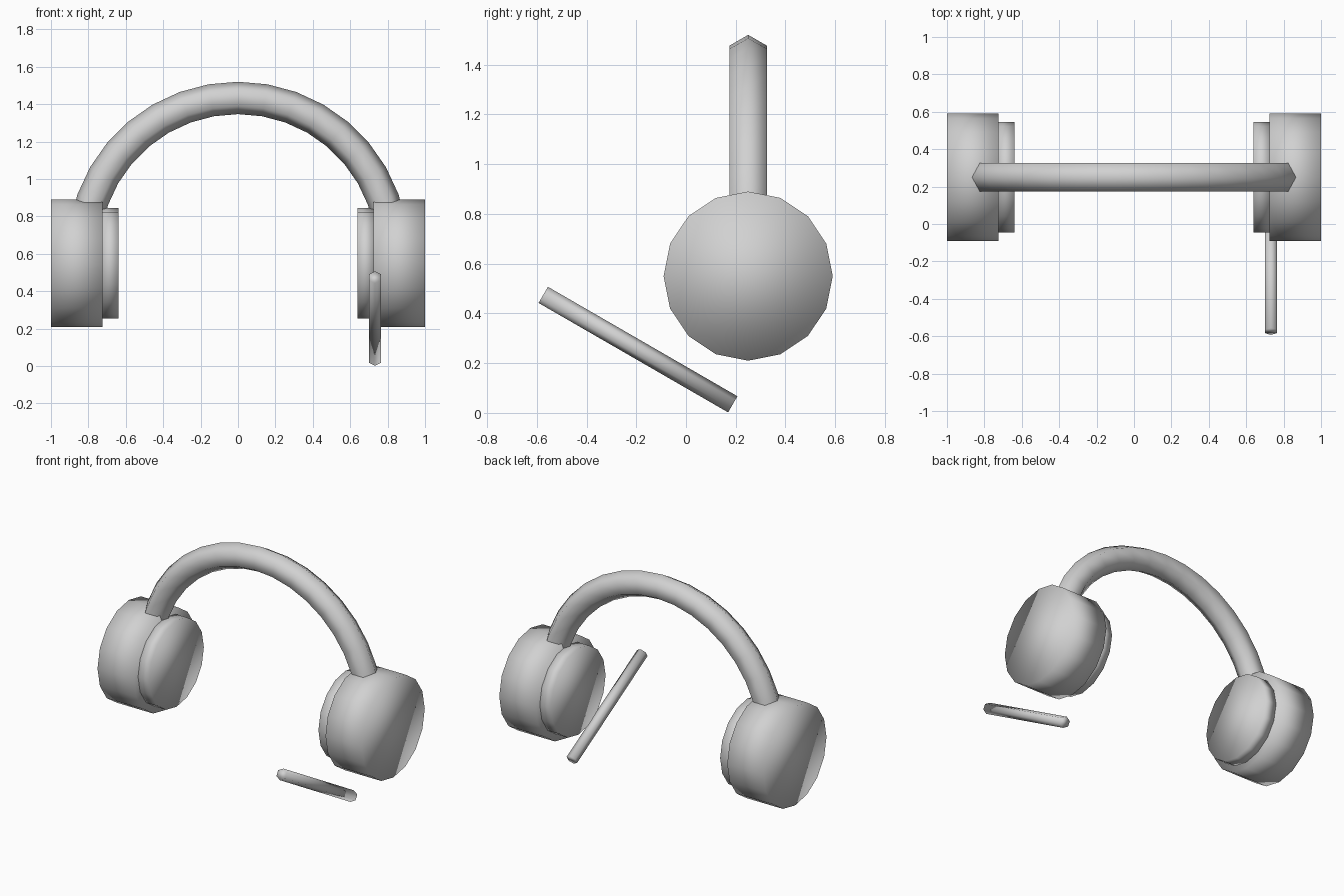
import bpy
import bmesh
from math import radians, pi, sin, cos
from mathutils import Vector

default_cube = bpy.data.objects.get("Cube")
if default_cube:
    bpy.data.objects.remove(default_cube, do_unlink=True)

# Single light grey material
GREY = (0.64, 0.64, 0.64, 1)
grey = bpy.data.materials.new("light grey")
grey.use_nodes = True
grey.diffuse_color = GREY
grey.node_tree.nodes["Principled BSDF"].inputs["Base Color"].default_value = GREY

HEAD_Y = 0.25


def finish(obj, name):
    obj.name = name
    obj.data.name = name
    obj.data.materials.append(grey)
    for face in obj.data.polygons:
        face.use_smooth = True


def cylinder(name, sides, radius, length, location, rotation):
    bpy.ops.mesh.primitive_cylinder_add(vertices=sides, radius=radius, depth=length,
                                        location=location, rotation=rotation)
    finish(bpy.context.object, name)


def disc(name, radius, inner, outer, side):
    """Sixteen-sided drum lying along x between two distances from the middle."""
    cylinder(name, 16, radius, outer - inner,
             (side * (inner + outer) / 2, HEAD_Y, 0.55), (0, side * pi / 2, 0))


# Ear cups and the smaller pads facing the head
for label, side in (("left", 1), ("right", -1)):
    disc(label + "_ear_cup", 0.34, 0.725, 1.0, side)
    disc(label + "_ear_pad", 0.295, 0.64, 0.727, side)

# Headband: a hexagonal section swept through a half circle
centre = Vector((0, HEAD_Y, 0.607))
band_radius, tube_radius = 0.8265, 0.0865
bm = bmesh.new()
ring = []
for i in range(6):
    a = i * pi / 3
    ring.append(bm.verts.new(centre + Vector((band_radius + tube_radius * cos(a),
                                              tube_radius * sin(a), 0))))
section = bm.faces.new(ring)
bmesh.ops.spin(bm, geom=[section], cent=centre, axis=(0, -1, 0),
               angle=pi, steps=18, use_duplicate=False)
bmesh.ops.recalc_face_normals(bm, faces=bm.faces)
mesh = bpy.data.meshes.new("headband")
bm.to_mesh(mesh)
bm.free()
band = bpy.data.objects.new("headband", mesh)
bpy.context.collection.objects.link(band)
finish(band, "headband")

# Microphone boom, sloping up towards the front
cylinder("microphone_boom", 6, 0.0375, 0.88, (0.732, -0.193, 0.2545), (radians(60), 0, 0))
